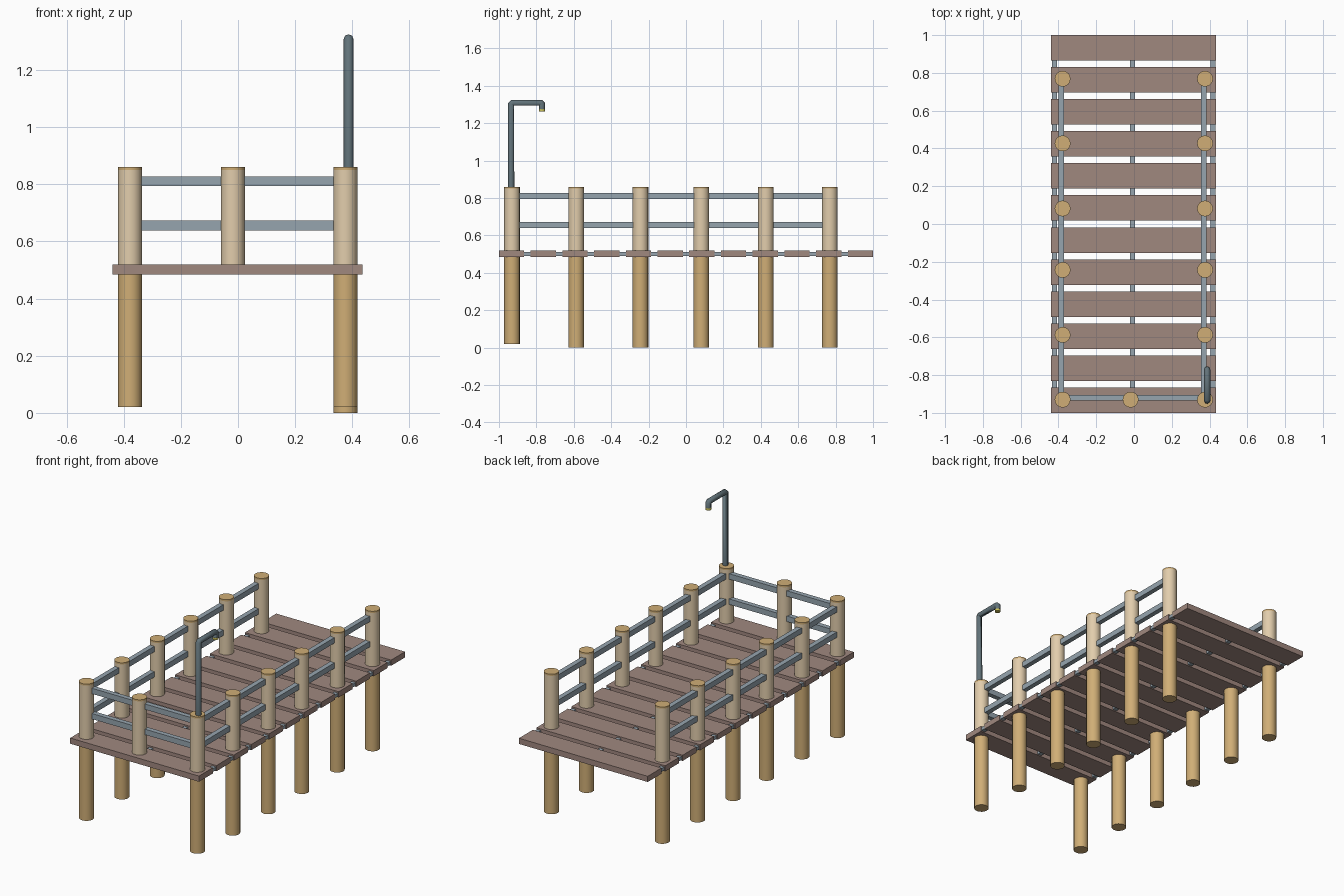
import bpy, bmesh, math
from mathutils import Vector

if "Cube" in bpy.data.objects:
    bpy.data.objects.remove(bpy.data.objects["Cube"])


def material(name, r, g, b):
    m = bpy.data.materials.new(name)
    m.diffuse_color = [((c / 255 + 0.055) / 1.055) ** 2.4 for c in (r, g, b)] + [1]
    m.use_nodes = True
    m.node_tree.nodes["Principled BSDF"].inputs["Base Color"].default_value = m.diffuse_color
    return m


PLANK = material("plank_brown", 160, 136, 127)
TAN = material("post_tan", 208, 174, 118)
PALE = material("post_pale", 226, 205, 172)
STEEL = material("rail_grey_blue", 150, 165, 175)
POLE = material("lamp_dark_grey", 98, 115, 122)
GLOW = material("lamp_yellow", 205, 195, 90)


def finish(name, bm, *mats, smooth=False):
    bmesh.ops.recalc_face_normals(bm, faces=bm.faces)
    me = bpy.data.meshes.new(name)
    bm.to_mesh(me)
    bm.free()
    ob = bpy.data.objects.new(name, me)
    bpy.context.collection.objects.link(ob)
    for m in mats:
        me.materials.append(m)
    if smooth:
        bpy.ops.object.select_all(action='DESELECT')
        ob.select_set(True)
        bpy.context.view_layer.objects.active = ob
        bpy.ops.object.shade_smooth_by_angle(angle=math.radians(40))
    return ob


def box(name, lo, hi, mat):
    bm = bmesh.new()
    bmesh.ops.create_cube(bm, size=1)
    lo, hi = Vector(lo), Vector(hi)
    for v in bm.verts:
        v.co = (lo + hi) / 2 + v.co * (hi - lo)
    return finish(name, bm, mat)


def column(name, x, y, r, heights, mats, n=16):
    """Closed round column with one material per height band."""
    bm = bmesh.new()
    rings = [[bm.verts.new((x + r * math.cos(2 * math.pi * i / n),
                            y + r * math.sin(2 * math.pi * i / n), z))
              for i in range(n)] for z in heights]
    bm.faces.new(rings[0])
    bm.faces.new(rings[-1]).material_index = len(mats) - 1
    for k in range(len(heights) - 1):
        for i in range(n):
            j = (i + 1) % n
            f = bm.faces.new((rings[k][i], rings[k][j], rings[k + 1][j], rings[k + 1][i]))
            f.material_index = k
    return finish(name, bm, *mats, smooth=True)


# Deck planks with small connectors in each gap
PITCH = 1.865 / 11
for i in range(12):
    y = -0.9325 + i * PITCH
    box(f"deck_plank_{i}", (-0.44, y - 0.0675, 0.485), (0.435, y + 0.0675, 0.52), PLANK)
    if i < 11:
        g = y + PITCH / 2
        for j, x in enumerate((-0.421, -0.009, 0.418)):
            box(f"plank_connector_{i}_{j}", (x - 0.013, g - 0.02, 0.491),
                (x + 0.013, g + 0.02, 0.511), STEEL)

# Posts: side rows run to the ground, the middle front one stands on the deck
R, TOP = 0.042, 0.86
POST_Y = (-0.93, -0.587, -0.243, 0.082, 0.427, 0.769)
for side, x in (("left", -0.378), ("right", 0.376)):
    for i, y in enumerate(POST_Y):
        foot = 0.02 if side == "left" or i == 0 else 0.0
        column(f"{side}_post_{i}", x, y, R, (foot, 0.5, 0.85, TOP), (TAN, PALE, TAN))
column("front_middle_post", -0.018, -0.93, R, (0.515, 0.85, TOP), (PALE, TAN))

# Two levels of rails on the sides and across the front
for level, z in (("lower", 0.656), ("upper", 0.811)):
    for side, x in (("left", -0.385), ("right", 0.370)):
        box(f"{side}_{level}_rail", (x - 0.015, -0.93, z - 0.017),
            (x + 0.015, 0.769, z + 0.017), STEEL)
    box(f"front_{level}_rail", (-0.378, -0.935, z - 0.017), (0.376, -0.905, z + 0.017), STEEL)

# Bent lamp pole on the front right post
cu = bpy.data.curves.new("lamp_pole", 'CURVE')
cu.dimensions = '3D'
cu.bevel_depth = 0.017
cu.bevel_resolution = 2
cu.use_fill_caps = True
path = [(-0.935, 0.85), (-0.935, 1.302), (-0.928, 1.309),
        (-0.777, 1.309), (-0.77, 1.302), (-0.77, 1.274)]
sp = cu.splines.new('POLY')
sp.points.add(len(path) - 1)
for p, (y, z) in zip(sp.points, path):
    p.co = (0.387, y, z, 1)
cu.materials.append(POLE)
bpy.context.collection.objects.link(bpy.data.objects.new("lamp_pole", cu))
column("lamp_bulb", 0.387, -0.77, 0.0165, (1.262, 1.276), (GLOW,), 12)
